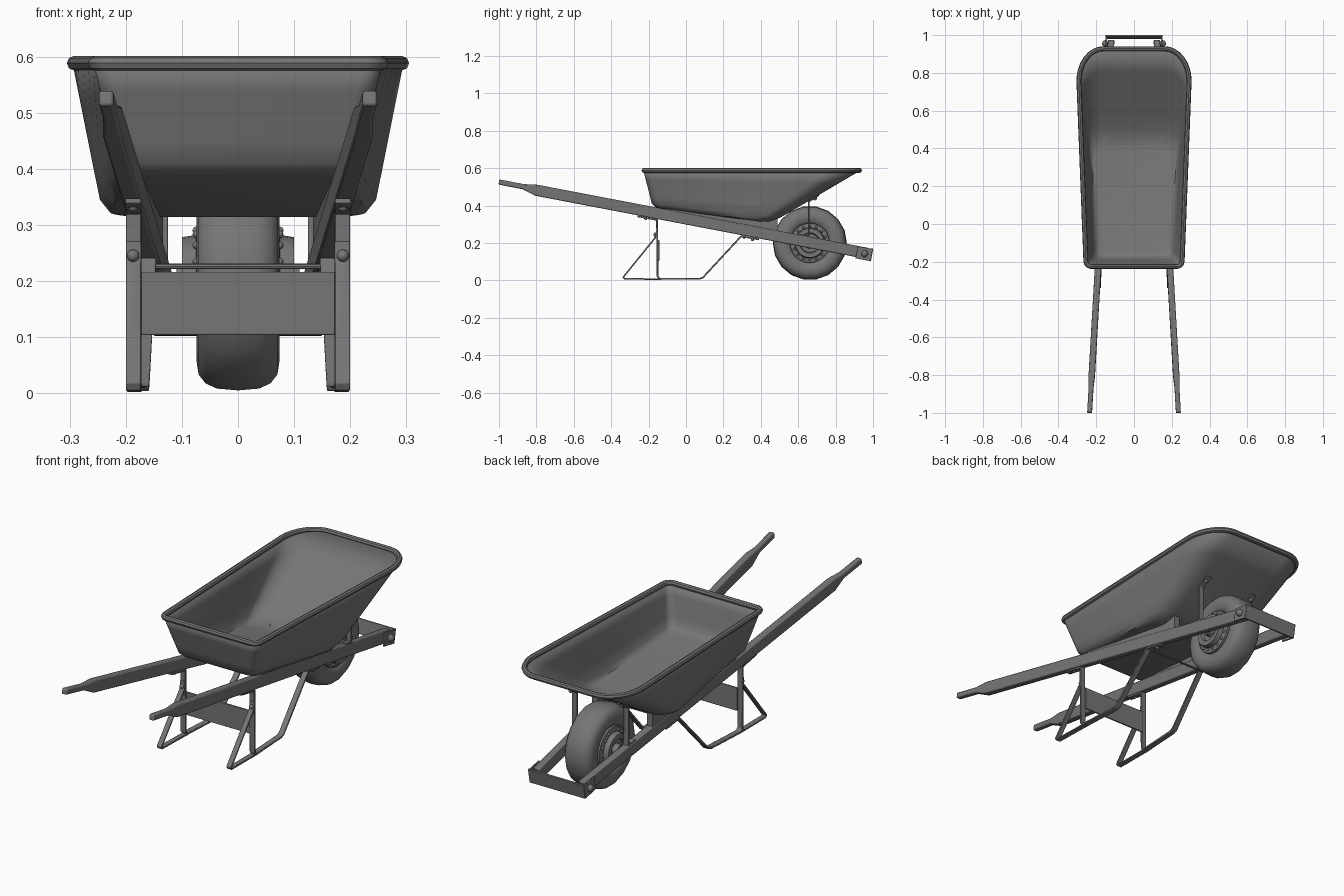
import bpy, bmesh, math
from mathutils import Vector

cube = bpy.data.objects.get("Cube")
if cube:
    bpy.data.objects.remove(cube)

grey = bpy.data.materials.new("dark_grey")
grey.use_nodes = True
GREY = (0.18, 0.18, 0.18, 1)
grey.diffuse_color = GREY
grey.node_tree.nodes["Principled BSDF"].inputs["Base Color"].default_value = GREY


def finish(name, bm, bevel=0.0, smooth=True):
    """Turn a bmesh into a named, coloured object."""
    bmesh.ops.recalc_face_normals(bm, faces=bm.faces)
    mesh = bpy.data.meshes.new(name)
    bm.to_mesh(mesh)
    bm.free()
    mesh.materials.append(grey)
    ob = bpy.data.objects.new(name, mesh)
    bpy.context.collection.objects.link(ob)
    if bevel:
        mod = ob.modifiers.new("soft_edges", 'BEVEL')
        mod.width, mod.segments = bevel, 2
    if smooth:
        bpy.ops.object.select_all(action='DESELECT')
        ob.select_set(True)
        bpy.context.view_layer.objects.active = ob
        bpy.ops.object.shade_smooth_by_angle(angle=math.radians(40))
    return ob


def loft(bm, rings, closed=False):
    """Skin a list of point rings; cap the ends unless closed."""
    rows = [[bm.verts.new(p) for p in r] for r in rings]
    n = len(rows[0])
    for a, b in zip(rows, rows[1:] + rows[:1] if closed else rows[1:]):
        for i in range(n):
            j = (i + 1) % n
            bm.faces.new((a[i], a[j], b[j], b[i]))
    return rows


def strip(name, points, bevel=0.0):
    """Bar through (x, y, z, width, thickness) points, mitred at the bends."""
    bm = bmesh.new()
    rings = []
    pos = [Vector(p[:3]) for p in points]
    for i, (x, y, z, w, t) in enumerate(points):
        before = (pos[i] - pos[i - 1]) if i else pos[1] - pos[0]
        after = (pos[i + 1] - pos[i]) if i < len(pos) - 1 else before
        na, nb = (Vector((0, -d.z, d.y)).normalized() for d in (before, after))
        n = (na + nb).normalized()
        n *= t / 2 / max(n.dot(nb), 0.4)
        side = Vector((w / 2, 0, 0))
        rings.append([pos[i] + side + n, pos[i] + side - n,
                      pos[i] - side - n, pos[i] - side + n])
    rows = loft(bm, rings)
    bm.faces.new(rows[0])
    bm.faces.new(rows[-1])
    return finish(name, bm, bevel)


def box(name, centre, size, tilt=0.0, bevel=0.0):
    bm = bmesh.new()
    bmesh.ops.create_cube(bm, size=1)
    bmesh.ops.scale(bm, vec=size, verts=bm.verts)
    ob = finish(name, bm, bevel)
    ob.location, ob.rotation_euler.x = centre, tilt
    return ob


def bolt(name, centre, r=0.011):
    bm = bmesh.new()
    bmesh.ops.create_uvsphere(bm, u_segments=12, v_segments=8, radius=r)
    finish(name, bm).location = centre


def lathe(name, profile, centre, steps, closed=False):
    """Spin (x, radius) points around the x axis."""
    bm = bmesh.new()
    rings = [[(x, r * math.cos(a), r * math.sin(a))
              for a in (2 * math.pi * k / steps for k in range(steps))] for x, r in profile]
    rows = loft(bm, rings, closed)
    if not closed:
        bm.faces.new(rows[0])
        bm.faces.new(rows[-1])
    ob = finish(name, bm)
    ob.location = centre
    return ob


# Tray: plan outlines blended from floor to rim
def outline(y0, y1, w0, w1, r0, rx, ry):
    half = []
    for k in range(7):
        a = math.pi / 2 * k / 6
        half.append((w0 - r0 + r0 * math.sin(a), y0 + r0 - r0 * math.cos(a)))
    yc = y1 - ry
    for f in (0.25, 0.5, 0.75):
        half.append((w0 + (w1 - w0) * f, y0 + r0 + (yc - y0 - r0) * f))
    for k in range(9):
        a = math.pi / 2 * k / 8
        half.append((w1 - rx + rx * math.cos(a), yc + ry * math.sin(a)))
    return half + [(-x, y) for x, y in reversed(half)]


def floor_z(y):
    return 0.39 - 0.13 * (y + 0.16)


RIM_Z = 0.588
inner = outline(-0.14, 0.405, 0.175, 0.205, 0.03, 0.05, 0.05)
base = outline(-0.175, 0.455, 0.205, 0.238, 0.04, 0.07, 0.07)
rim = outline(-0.225, 0.928, 0.255, 0.292, 0.03, 0.13, 0.17)


def wall(t):
    return [(b[0] + (r[0] - b[0]) * t, b[1] + (r[1] - b[1]) * t,
             floor_z(b[1]) + (RIM_Z - floor_z(b[1])) * t) for b, r in zip(base, rim)]


bm = bmesh.new()
levels = [[(x, y, floor_z(y)) for x, y in inner],
          [((a[0] + b[0] * 2) / 3, (a[1] + b[1] * 2) / 3,
            floor_z((a[1] + b[1] * 2) / 3) + 0.005) for a, b in zip(inner, base)],
          wall(0.1)] + [wall(t) for t in (0.3, 0.5, 0.75, 1.0)]
rows = loft(bm, levels)
bm.faces.new(rows[0])
tray = finish("tray", bm)
shell = tray.modifiers.new("sheet", 'SOLIDIFY')
shell.thickness, shell.offset = 0.006, 0

# Rolled rim: a small round section carried around the outline
bm = bmesh.new()
rings = []
for i, (x, y) in enumerate(rim):
    px, py = rim[i - 1]
    qx, qy = rim[(i + 1) % len(rim)]
    out = Vector((qy - py, px - qx, 0)).normalized()
    rings.append([Vector((x, y, RIM_Z)) + 0.013 * (out * math.cos(a) + Vector((0, 0, math.sin(a))))
                  for a in (math.pi / 4 * k for k in range(8))])
loft(bm, rings, closed=True)
finish("tray_rim", bm)


# Frame helpers: line followed by the long handles
def beam_x(y):
    return 0.235 - 0.058 * (y + 1)


def beam_z(y):
    return 0.482 - 0.191 * (y + 0.8)


TILT = -math.atan(0.191)
WHEEL = Vector((0, 0.662, 0.2))

for side, s in (("left", 1), ("right", -1)):
    def path(yz, w, t):
        return [(s * min(beam_x(y), 0.187), y, z, w, t) for y, z in yz]

    # Handle with a slimmer grip
    grip = [(-1.0, 0.526, 0.026, 0.028), (-0.87, 0.501, 0.026, 0.028)]
    shaft = [(y, beam_z(y), 0.034, 0.06) for y in (-0.8, 0.97)]
    strip(side + "_handle", [(s * beam_x(y), y, z, w, t) for y, z, w, t in grip + shaft], 0.005)

    # Bent strap leg, and the rear stay
    strip(side + "_leg", path([(-0.26, 0.343), (-0.155, 0.323), (-0.152, 0.02), (-0.14, 0.008),
                               (0.07, 0.008), (0.09, 0.015), (0.295, 0.236), (0.39, 0.219)],
                              0.028, 0.009), 0.002)
    strip(side + "_leg_stay", path([(-0.157, 0.27), (-0.159, 0.235), (-0.335, 0.018),
                                    (-0.33, 0.009), (-0.13, 0.006)], 0.026, 0.008), 0.002)
    bolt(side + "_leg_bolt", (s * 0.187, -0.164, 0.245))
    bolt(side + "_rear_strap_bolt", (s * 0.187, -0.215, 0.332), 0.009)
    bolt(side + "_front_strap_bolt", (s * beam_x(0.355), 0.355, 0.219), 0.009)

    # Wedge between handle and tray floor
    bm = bmesh.new()
    yz = [(-0.12, beam_z(-0.12) + 0.02), (-0.1, floor_z(-0.1)), (0.41, floor_z(0.41)),
          (0.49, 0.335), (0.49, beam_z(0.49) + 0.02)]
    loft(bm, [[(s * beam_x(y) + dx, y, z) for y, z in yz] for dx in (-0.015, 0.015)])
    bmesh.ops.holes_fill(bm, edges=bm.edges)
    finish(side + "_wedge", bm)

    # Strap holding up the tray nose
    strip(side + "_nose_strap", path([(0.61, beam_z(0.61) + 0.032), (0.655, beam_z(0.655) + 0.032),
                                      (0.655, 0.42), (0.71, 0.455)], 0.028, 0.008), 0.002)
    bolt(side + "_nose_bolt", (s * beam_x(0.69), 0.69, 0.438), 0.01)

    # Wrapped cheek of the front bracket
    box(side + "_bracket_cheek", (s * 0.147, 0.952, 0.143), (0.008, 0.08, 0.066), TILT, 0.002)
    bolt(side + "_bracket_bolt", (s * 0.152, 0.955, 0.143), 0.018)

    # Hub disc with a ring of studs
    hub = [(0.03, 0.11), (0.07, 0.105), (0.075, 0.082), (0.1, 0.078), (0.1, 0.055),
           (0.085, 0.05), (0.085, 0.03), (0.11, 0.026)]
    lathe(side + "_hub", [(s * x, r) for x, r in hub], WHEEL, 24)
    for k in range(16):
        a = math.tau * k / 16
        bolt(f"{side}_hub_stud_{k + 1}",
             WHEEL + Vector((s * 0.074, 0.09 * math.cos(a), 0.09 * math.sin(a))), 0.007)

# Tyre, axle and cross pieces
tyre = [(0.074 * math.copysign(abs(math.cos(a)) ** 0.7, math.cos(a)),
         0.145 + 0.053 * math.copysign(abs(math.sin(a)) ** 0.8, math.sin(a)))
        for a in (math.tau * k / 16 for k in range(16))]
lathe("tyre", tyre, WHEEL, 18, closed=True)
lathe("axle", [(-0.13, 0.012), (0.13, 0.012)], WHEEL, 12)
lathe("tie_rod", [(-0.15, 0.005), (0.15, 0.005)], (0, 0.31, 0.226), 8)
box("leg_plate", (0, -0.147, 0.16), (0.35, 0.008, 0.112), 0, 0.002)
box("front_bracket", (0, 0.99, 0.137), (0.3, 0.01, 0.07), TILT, 0.002)
